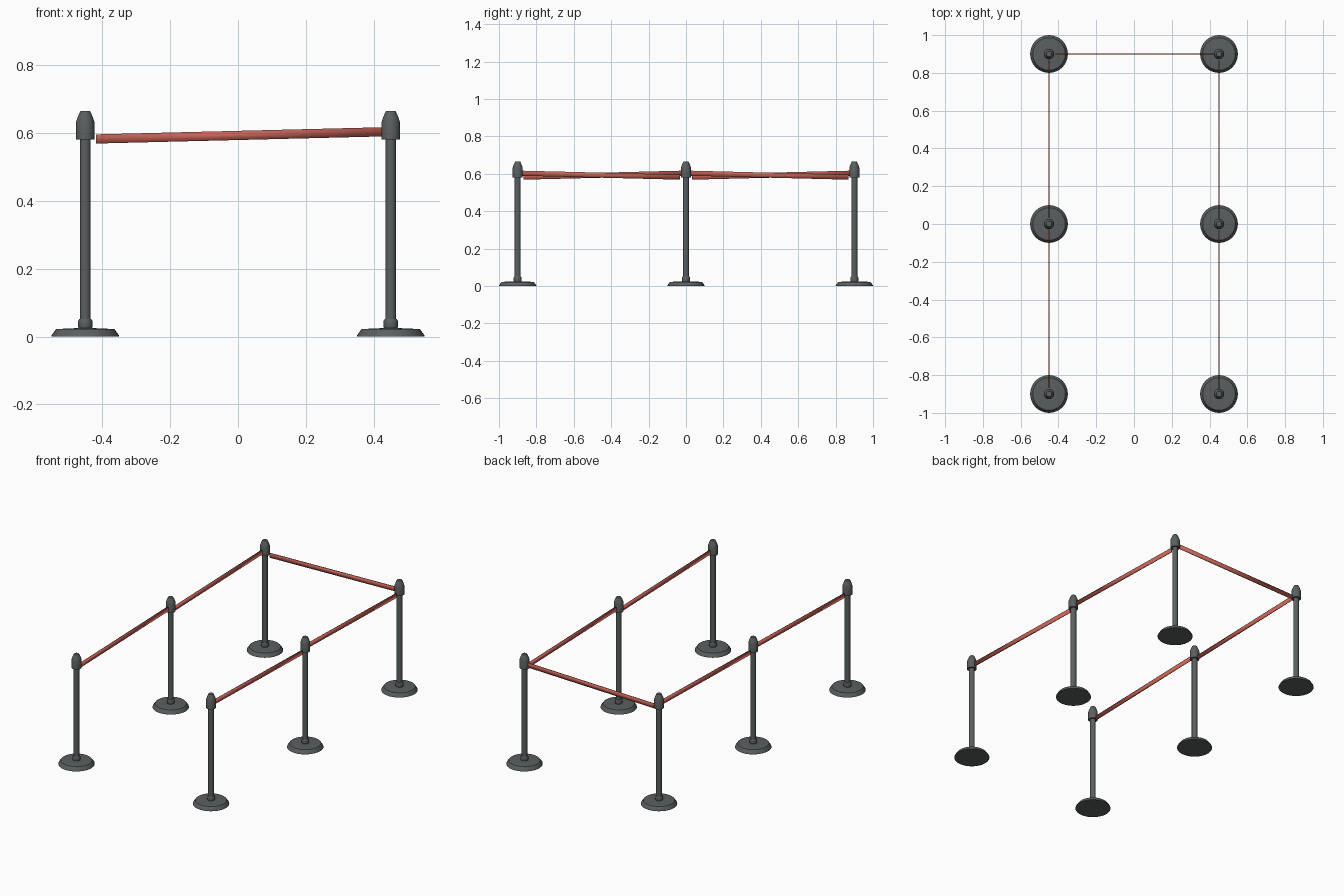
import bpy, bmesh, math
from mathutils import Vector

if "Cube" in bpy.data.objects:
    bpy.data.objects.remove(bpy.data.objects["Cube"])

SEG = 32
X, YS = 0.45, (-0.9, 0.0, 0.9)


def material(name, rgb):
    m = bpy.data.materials.new(name)
    m.diffuse_color = (*rgb, 1)
    m.use_nodes = True
    m.node_tree.nodes["Principled BSDF"].inputs["Base Color"].default_value = m.diffuse_color
    return m


GREY = material("dark grey metal", (0.105, 0.115, 0.115))
RED = material("red webbing", (0.56, 0.125, 0.095))


def finish(bm, name, mat, angle):
    bmesh.ops.recalc_face_normals(bm, faces=bm.faces)
    me = bpy.data.meshes.new(name)
    bm.to_mesh(me)
    bm.free()
    me.materials.append(mat)
    ob = bpy.data.objects.new(name, me)
    bpy.context.collection.objects.link(ob)
    bpy.ops.object.select_all(action='DESELECT')
    ob.select_set(True)
    bpy.context.view_layer.objects.active = ob
    bpy.ops.object.shade_smooth_by_angle(angle=math.radians(angle))
    return ob


def lathe(name, profile, x, y):
    """Closed round part from (radius, z) pairs, capped at both ends."""
    bm = bmesh.new()
    rings = [[bm.verts.new((x + r * math.cos(2 * math.pi * i / SEG),
                            y + r * math.sin(2 * math.pi * i / SEG), z))
              for i in range(SEG)] for r, z in profile]
    for a, b in zip(rings, rings[1:]):
        for i in range(SEG):
            j = (i + 1) % SEG
            bm.faces.new((a[i], a[j], b[j], b[i]))
    bm.faces.new(rings[0])
    bm.faces.new(rings[-1])
    return finish(bm, name, GREY, 35)


def belt(name, start, end):
    """Thin strap leaving the start post high and reaching the end post low."""
    a, b = Vector((*start, 0.603)), Vector((*end, 0.582))
    d = Vector((b.x - a.x, b.y - a.y, 0)).normalized()
    a, b = a + d * 0.025, b - d * 0.031
    side = Vector((-d.y, d.x, 0)) * 0.003
    up = Vector((0, 0, 0.0135))
    bm = bmesh.new()
    ra, rb = [[bm.verts.new(p + s * side + u * up)
               for s, u in ((-1, -1), (1, -1), (1, 1), (-1, 1))] for p in (a, b)]
    for i in range(4):
        j = (i + 1) % 4
        bm.faces.new((ra[i], ra[j], rb[j], rb[i]))
    bm.faces.new(ra)
    bm.faces.new(rb)
    return finish(bm, name, RED, 180)


# Six posts: base plate, collar, pole and head
for x in (-X, X):
    for y in YS:
        lathe("base", [(0.1, 0), (0.099, 0.004), (0.086, 0.022), (0.02, 0.025)], x, y)
        lathe("collar", [(0.019, 0.022), (0.021, 0.027), (0.021, 0.046), (0.018, 0.051)], x, y)
        lathe("pole", [(0.016, 0.022), (0.016, 0.6)], x, y)
        lathe("head", [(0.027, 0.581), (0.027, 0.632), (0.022, 0.647), (0.014, 0.665)], x, y)

# Belts run as one chain round the three closed sides
chain = [(X, -0.9), (X, 0), (X, 0.9), (-X, 0.9), (-X, 0), (-X, -0.9)]
for p, q in zip(chain, chain[1:]):
    belt("belt", p, q)
